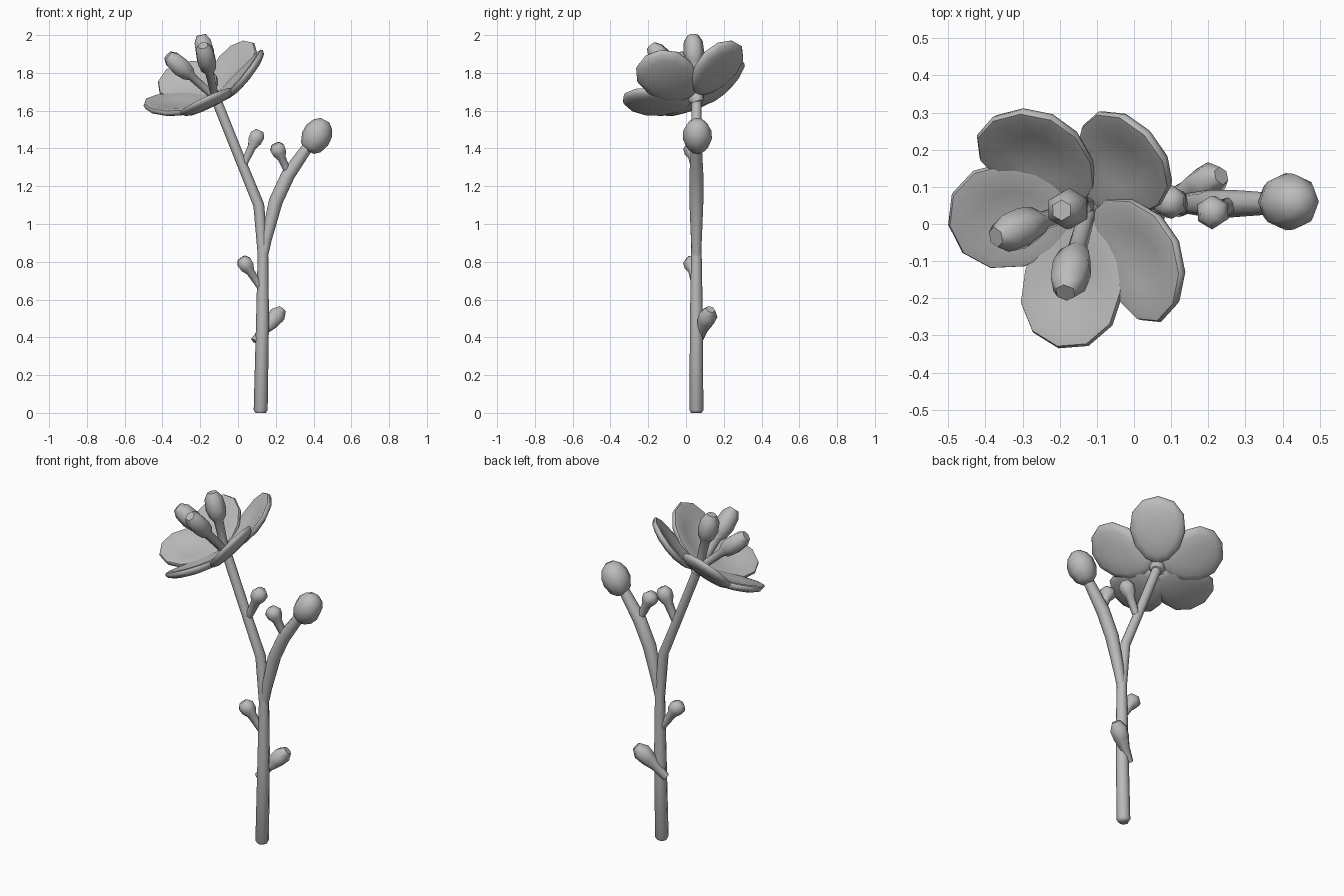
import bpy, bmesh, math
from mathutils import Vector as V

if "Cube" in bpy.data.objects:
    bpy.data.objects.remove(bpy.data.objects["Cube"])

grey = bpy.data.materials.new("plain_grey")
grey.diffuse_color = (0.5, 0.5, 0.5, 1)
grey.use_nodes = True
grey.node_tree.nodes["Principled BSDF"].inputs["Base Color"].default_value = grey.diffuse_color


def finish(name, bm, angle=60):
    bmesh.ops.recalc_face_normals(bm, faces=bm.faces[:])
    me = bpy.data.meshes.new(name)
    bm.to_mesh(me)
    bm.free()
    me.materials.append(grey)
    ob = bpy.data.objects.new(name, me)
    bpy.context.collection.objects.link(ob)
    bpy.ops.object.select_all(action='DESELECT')
    ob.select_set(True)
    bpy.context.view_layer.objects.active = ob
    bpy.ops.object.shade_smooth_by_angle(angle=math.radians(angle))
    return ob


def bridge(bm, rings):
    n = len(rings[0])
    for a, b in zip(rings, rings[1:]):
        for i in range(n):
            j = (i + 1) % n
            bm.faces.new((a[i], a[j], b[j], b[i]))


def tube(name, path, radii, sides=8):
    """Closed loft of round sections along a path."""
    pts = [V(p) for p in path]
    bm = bmesh.new()
    rings = []
    for k, (p, r) in enumerate(zip(pts, radii)):
        d = (pts[min(k + 1, len(pts) - 1)] - pts[max(k - 1, 0)]).normalized()
        u = (V((0, 1, 0)) - d * d.y).normalized()
        w = d.cross(u)
        rings.append([bm.verts.new(p + r * (u * math.cos(t) + w * math.sin(t)))
                      for t in (2 * math.pi * i / sides for i in range(sides))])
    bridge(bm, rings)
    bm.faces.new(rings[0])
    bm.faces.new(rings[-1])
    return finish(name, bm)


def stalk(name, start, end, profile, sides=6):
    """Straight stalk with a swollen head; profile = (distance fraction, radius)."""
    a, b = V(start), V(end)
    return tube(name, [a.lerp(b, t) for t, _ in profile], [r for _, r in profile], sides)


# main stem and its two branches
Y = 0.055
tube("main_stem", [(0.12, Y, 0.0), (0.12, Y, 0.015), (0.13, Y, 0.5), (0.132, Y, 0.84),
                   (0.11, Y, 1.1), (0.02, Y, 1.32), (-0.12, Y, 1.67)],
     [0.028, 0.037, 0.034, 0.028, 0.029, 0.027, 0.027])
tube("side_branch", [(0.13, Y, 0.8), (0.15, Y, 0.92), (0.2, Y, 1.12),
                     (0.265, Y, 1.26), (0.385, Y, 1.43)],
     [0.022, 0.029, 0.037, 0.037, 0.028])

# large bud at the end of the side branch
stalk("large_bud", (0.374, 0.06, 1.385), (0.46, 0.06, 1.55),
      [(0, 0.03), (0.13, 0.058), (0.4, 0.077), (0.65, 0.075), (0.87, 0.055), (1, 0.025)], 8)

# small knobs on the stem and branches
knob = [(0, 0.02), (0.55, 0.026), (0.7, 0.042), (0.87, 0.045), (1, 0.025)]
stalk("upper_left_knob", (0.025, Y, 1.305), (0.115, 0.06, 1.495), knob)
stalk("upper_right_knob", (0.27, Y, 1.26), (0.198, 0.026, 1.425), knob)
stalk("middle_knob", (0.122, Y, 0.66), (0.018, 0.025, 0.82), knob)
stalk("lower_knob", (0.085, 0.065, 0.38), (0.235, 0.13, 0.548),
      [(0, 0.022), (0.35, 0.028), (0.6, 0.045), (0.82, 0.05), (1, 0.025)])

# flower: five cupped petals around a tilted axis
centre = V((-0.115, Y, 1.66))
axis = V((-0.48, -0.36, 0.8)).normalized()
tips = [(-0.38, 0.29, 1.81), (-0.5, 0.0, 1.62), (-0.2, -0.335, 1.64),
        (0.125, -0.215, 1.88), (0.04, 0.25, 1.965)]


def petal(name, tip):
    r = V(tip) - centre
    length = r.length
    r.normalize()
    t = axis.cross(r).normalized()
    n = r.cross(t)
    bm = bmesh.new()

    def place(scale, ang, off):
        c, s = math.cos(ang), math.sin(ang)
        u = length * (0.53 + 0.47 * scale * c)
        v = 0.15 * scale * s * (1 + 0.16 * c)      # broader toward the tip
        h = 0.6 * (u - 0.22) ** 2 + 0.5 * v * v - 0.012 + off
        return bm.verts.new(centre + r * u + t * v + n * h)

    sides = 12
    # from the top face, over the rounded rim, to the underside
    rings = [[place(sc, 2 * math.pi * i / sides, off) for i in range(sides)]
             for sc, off in ((0.45, 0.012), (0.82, 0.018), (0.97, 0.012), (1.0, 0),
                             (0.94, -0.016), (0.75, -0.024), (0.4, -0.026))]
    bridge(bm, rings)
    for ring, off in ((rings[0], 0.01), (rings[-1], -0.026)):
        c = place(0, 0, off)
        for i in range(sides):
            bm.faces.new((ring[i], ring[(i + 1) % sides], c))
    finish(name, bm)


for i, tip in enumerate(tips):
    petal(f"petal_{i + 1}", tip)

# small base under the flower
stalk("flower_base", centre - axis * 0.025, centre + axis * 0.04,
      [(0, 0.028), (0.5, 0.045), (1, 0.03)], 8)

# three stamens with swollen heads
stamen = [(0, 0.022), (0.5, 0.026), (0.58, 0.045), (0.72, 0.056), (0.9, 0.05), (1, 0.028)]
for i, end in enumerate([(-0.372, -0.035, 1.893), (-0.195, 0.037, 2.0), (-0.185, -0.185, 1.945)]):
    stalk(f"stamen_{i + 1}", centre + axis * 0.01, end, stamen)
